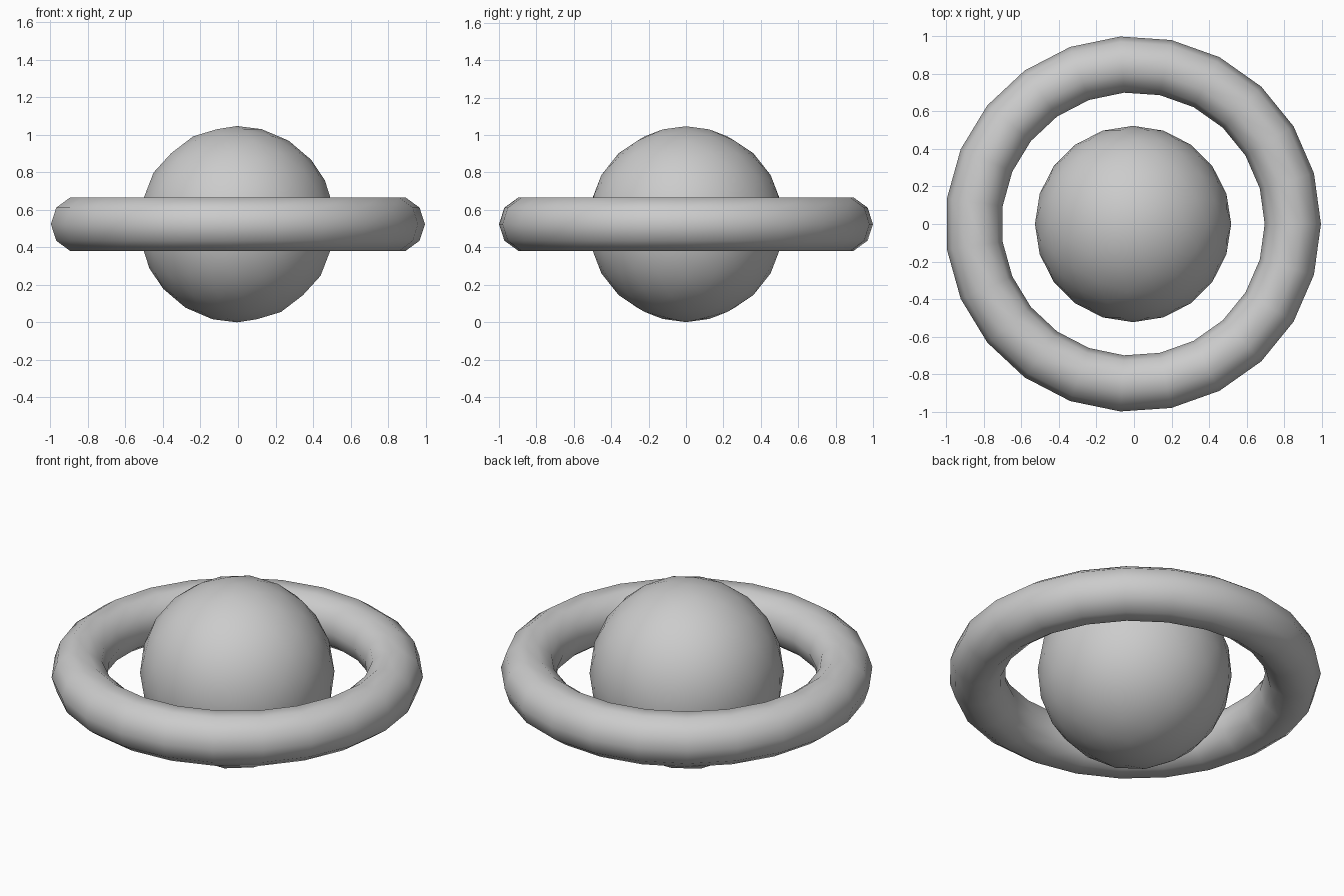
import bpy

if "Cube" in bpy.data.objects:
    bpy.data.objects.remove(bpy.data.objects["Cube"])

RADIUS = 0.5235          # ball radius, also the height of the shared centre
CENTRE = (-0.005, 0, RADIUS)


def finish(name):
    # Name the newest object and shade it smooth
    obj = bpy.context.object
    obj.name = name
    obj.data.name = name
    bpy.ops.object.shade_smooth()


# Central faceted ball
bpy.ops.mesh.primitive_ico_sphere_add(subdivisions=3, radius=RADIUS, location=CENTRE)
finish("ball")

# Floating ring around the ball
bpy.ops.mesh.primitive_torus_add(major_segments=23, minor_segments=10,
                                 major_radius=0.852, minor_radius=0.15,
                                 location=CENTRE)
finish("ring")
